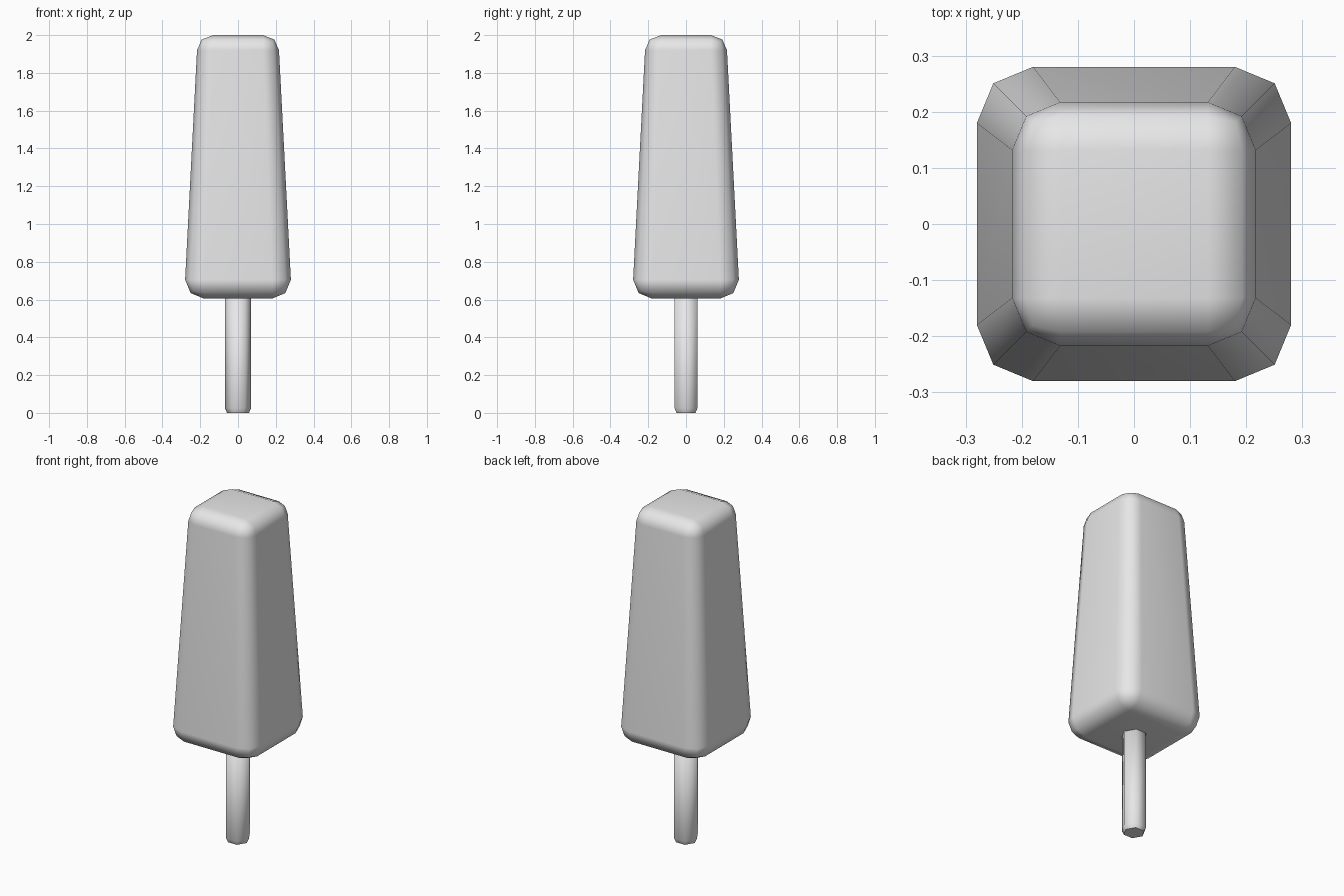
import bpy, bmesh, math

cube = bpy.data.objects.get("Cube")
if cube:
    bpy.data.objects.remove(cube, do_unlink=True)

GREY = (0.8, 0.8, 0.8, 1)
grey = bpy.data.materials.new("plain grey")
grey.use_nodes = True
grey.diffuse_color = GREY
grey.node_tree.nodes["Principled BSDF"].inputs["Base Color"].default_value = GREY


def finish(name, bm):
    bmesh.ops.recalc_face_normals(bm, faces=bm.faces)
    for f in bm.faces:
        f.smooth = True
    mesh = bpy.data.meshes.new(name)
    bm.to_mesh(mesh)
    bm.free()
    mesh.materials.append(grey)
    obj = bpy.data.objects.new(name, mesh)
    bpy.context.collection.objects.link(obj)
    return obj


# Ice block: rounded box whose upper end is drawn in
BOTTOM, TOP, HALF, ROUND = 0.605, 2.0, 0.28, 0.1
bm = bmesh.new()
bmesh.ops.create_cube(bm, size=2)
for v in bm.verts:
    v.co.x *= HALF
    v.co.y *= HALF
    v.co.z = TOP if v.co.z > 0 else BOTTOM
bmesh.ops.bevel(bm, geom=bm.edges[:], offset=ROUND, segments=2,
                profile=0.5, affect='EDGES')
for v in bm.verts:
    if v.co.z > 1.3:
        for i in (0, 1):
            inset = HALF - abs(v.co[i])
            v.co[i] = math.copysign(0.217 - 0.85 * inset, v.co[i])
        v.co.z = TOP - 0.8 * (TOP - v.co.z)
block = finish("ice_block", bm)
block.modifiers.new("even shading", 'WEIGHTED_NORMAL')

# Stick: six-sided rod with a chamfered foot
bm = bmesh.new()
rings = []
for z, radius in ((0, 0.058), (0.025, 0.07), (0.65, 0.07)):
    rings.append([bm.verts.new((radius * math.cos(k * math.pi / 3),
                                radius * math.sin(k * math.pi / 3), z))
                  for k in range(6)])
for low, high in zip(rings, rings[1:]):
    for k in range(6):
        n = (k + 1) % 6
        bm.faces.new((low[k], low[n], high[n], high[k]))
foot = bm.faces.new(rings[0][::-1])
bm.faces.new(rings[-1])
for e in foot.edges:
    e.smooth = False
finish("stick", bm)
